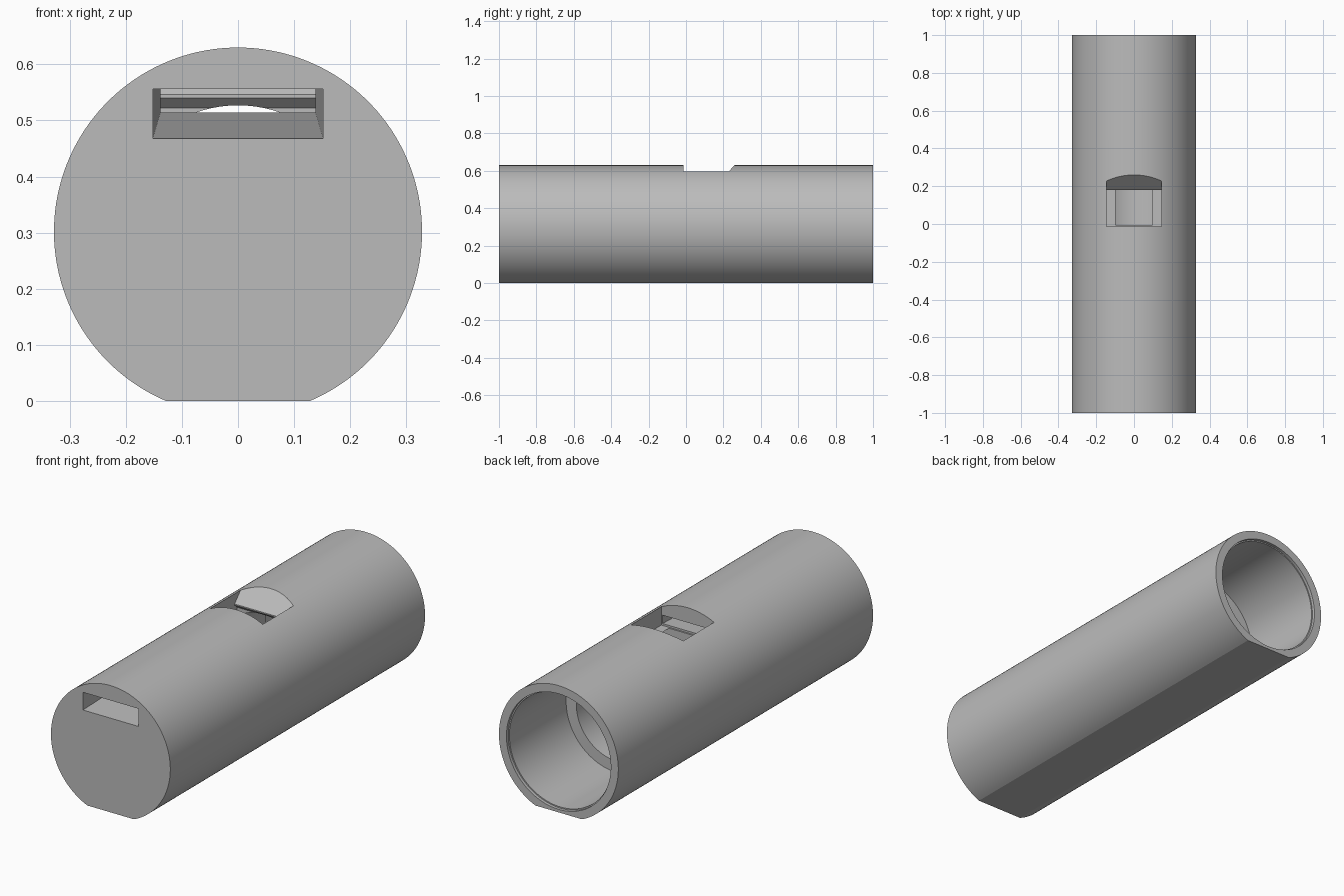
import bpy
import bmesh
from math import sin, cos, asin, pi, tau, radians

cube = bpy.data.objects.get("Cube")
if cube:
    bpy.data.objects.remove(cube, do_unlink=True)

RADIUS, AXIS_Z = 0.328, 0.302
SEGMENTS = 128

grey = bpy.data.materials.new("plain grey")
grey.use_nodes = True
colour = (0.5, 0.5, 0.5, 1)
grey.diffuse_color = colour
grey.node_tree.nodes["Principled BSDF"].inputs["Base Color"].default_value = colour


def loft(name, rings):
    """Closed solid through a list of matching point rings."""
    bm = bmesh.new()
    loops = [[bm.verts.new(p) for p in ring] for ring in rings]
    n = len(loops[0])
    for a, b in zip(loops, loops[1:]):
        for i in range(n):
            j = (i + 1) % n
            bm.faces.new((a[i], a[j], b[j], b[i]))
    bm.faces.new(loops[0])
    bm.faces.new(loops[-1])
    bmesh.ops.recalc_face_normals(bm, faces=bm.faces)
    mesh = bpy.data.meshes.new(name)
    bm.to_mesh(mesh)
    bm.free()
    mesh.materials.append(grey)
    obj = bpy.data.objects.new(name, mesh)
    bpy.context.collection.objects.link(obj)
    return obj


def circle(y, r, start=0.0, sweep=tau, count=SEGMENTS):
    angles = [start + sweep * i / count for i in range(count)]
    return [(r * cos(a), y, AXIS_Z + r * sin(a)) for a in angles]


def slot(y, half_width, bottom, top):
    w = half_width
    return [(-w, y, bottom), (w, y, bottom), (w, y, top), (-w, y, top)]


# Outer tube with a flat along the bottom
edge = -asin(AXIS_Z / RADIUS)
sweep = pi - 2 * edge


def body_ring(y):
    ring = circle(y, RADIUS, edge, sweep)
    return ring + [(-RADIUS * cos(edge), y, 0.0)]


body = loft("whistle_body", [body_ring(-1), body_ring(1)])

# Stepped bore, open at the back
bore_steps = [(-0.005, 0.225), (0.54, 0.225), (0.54, 0.281),
              (0.985, 0.281), (0.985, 0.287), (1.02, 0.287)]
bore = loft("bore_cutter", [circle(y, r) for y, r in bore_steps])

# Sound window with a sloped lip
window_profile = [(-0.013, 0.505), (0.2, 0.505), (0.2, 0.522), (0.18, 0.54),
                  (0.18, 0.546), (0.28, 0.651), (0.28, 0.7), (-0.013, 0.7)]
window = loft("window_cutter",
              [[(x, y, z) for y, z in window_profile] for x in (-0.145, 0.145)])

# Tapering air channel from the front to the window
channel = loft("air_channel_cutter", [slot(-1.01, 0.152, 0.4675, 0.556),
                                      slot(0.0, 0.138, 0.515, 0.556)])

bpy.ops.object.select_all(action="DESELECT")
bpy.context.view_layer.objects.active = body
body.select_set(True)
for cutter in (bore, window, channel):
    cutter.hide_render = True
    mod = body.modifiers.new(cutter.name, "BOOLEAN")
    mod.operation = "DIFFERENCE"
    mod.solver = "EXACT"
    mod.object = cutter
    bpy.ops.object.modifier_apply(modifier=mod.name)
    bpy.data.objects.remove(cutter, do_unlink=True)

bpy.ops.object.shade_smooth_by_angle(angle=radians(15))
